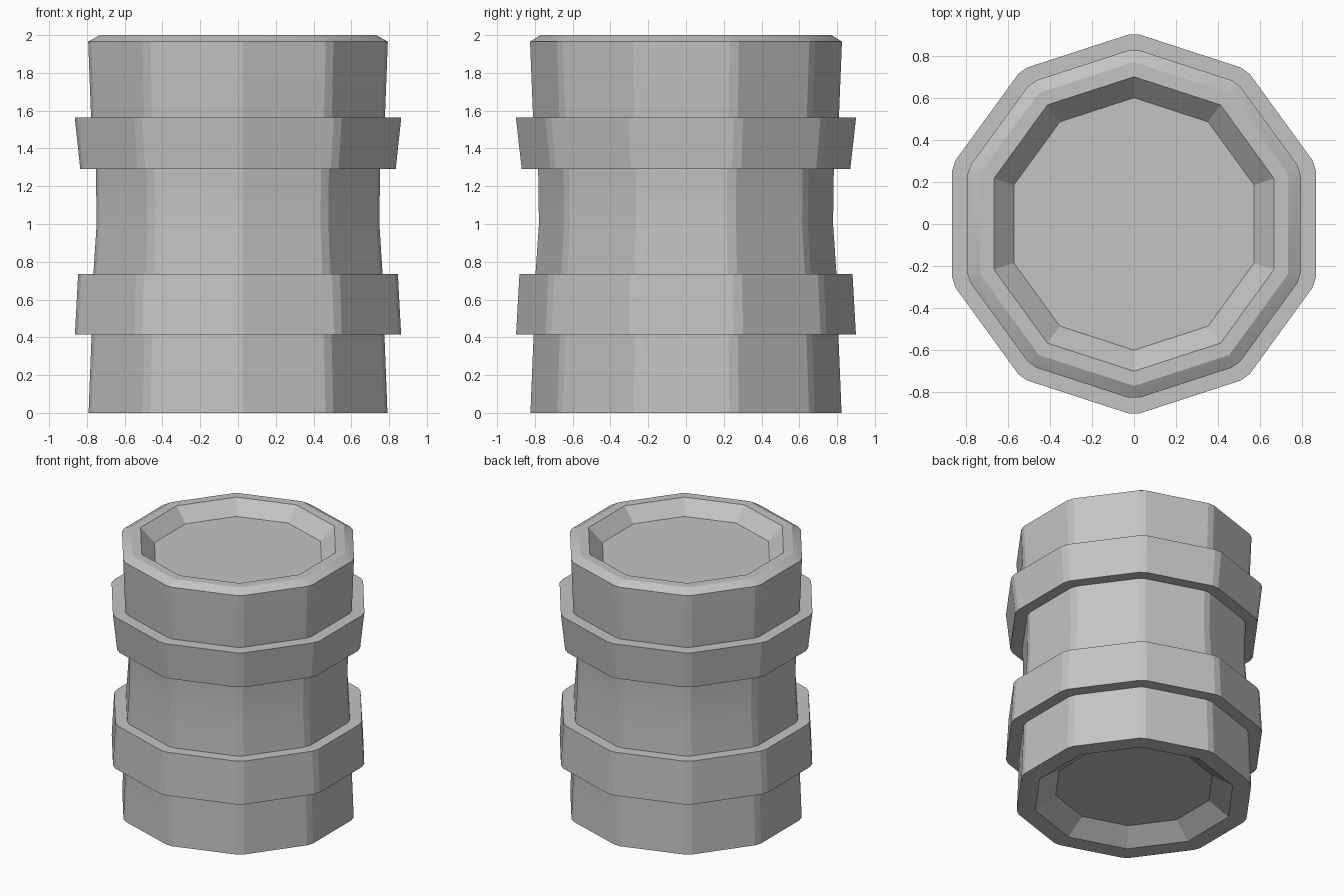
import bpy, bmesh, math
from mathutils import Vector

if "Cube" in bpy.data.objects:
    bpy.data.objects.remove(bpy.data.objects["Cube"])

SIDES = 10
grey = bpy.data.materials.new("plain grey")
grey.diffuse_color = (0.55, 0.55, 0.55, 1)
grey.use_nodes = True
grey.node_tree.nodes["Principled BSDF"].inputs["Base Color"].default_value = grey.diffuse_color


def ring(bm, radius, z, chamfer):
    """Decagon with a corner on +y; each corner is cut into two points."""
    corners = [Vector((radius * math.sin(i * math.tau / SIDES),
                       radius * math.cos(i * math.tau / SIDES), z)) for i in range(SIDES)]
    points = []
    for i, c in enumerate(corners):
        for n in (corners[i - 1], corners[(i + 1) % SIDES]):
            points.append(bm.verts.new(c + (n - c).normalized() * chamfer))
    return points


def lathe(name, profile, closed=False):
    """Join (radius, z, chamfer) rings; cap the ends or close into a loop."""
    bm = bmesh.new()
    rings = [ring(bm, *p) for p in profile]
    pairs = list(zip(rings, rings[1:]))
    if closed:
        pairs.append((rings[-1], rings[0]))
    else:
        bm.faces.new(rings[0])
        bm.faces.new(rings[-1])
    for a, b in pairs:
        for i in range(len(a)):
            j = (i + 1) % len(a)
            bm.faces.new((a[i], a[j], b[j], b[i]))
    bmesh.ops.remove_doubles(bm, verts=bm.verts, dist=0.0005)
    bmesh.ops.recalc_face_normals(bm, faces=bm.faces)
    mesh = bpy.data.meshes.new(name)
    bm.to_mesh(mesh)
    bm.free()
    mesh.materials.append(grey)
    obj = bpy.data.objects.new(name, mesh)
    bpy.context.collection.objects.link(obj)
    # smooth only the gentle bend of the waist
    bpy.ops.object.select_all(action='DESELECT')
    obj.select_set(True)
    bpy.context.view_layer.objects.active = obj
    bpy.ops.object.shade_smooth_by_angle(angle=math.radians(12))
    return obj


C = 0.027
# barrel body with waist, bevelled top rim and recessed ends
lathe("barrel_body", [
    (0.555, 0.10, 0), (0.70, 0.0, 0),
    (0.832, 0.0, C), (0.815, 0.415, C), (0.805, 0.735, C),
    (0.787, 1.0, C), (0.791, 1.29, C), (0.818, 1.565, C),
    (0.834, 1.965, C), (0.77, 2.0, 0), (0.70, 2.0, 0), (0.60, 1.90, 0)])

# two hoops, each tapering towards the waist
for name, z0, r0, z1, r1 in (("lower_hoop", 0.415, 0.908, 0.735, 0.89),
                             ("upper_hoop", 1.29, 0.878, 1.565, 0.909)):
    lathe(name, [(r0, z0, C), (r1, z1, C), (0.75, z1, C), (0.75, z0, C)], closed=True)
